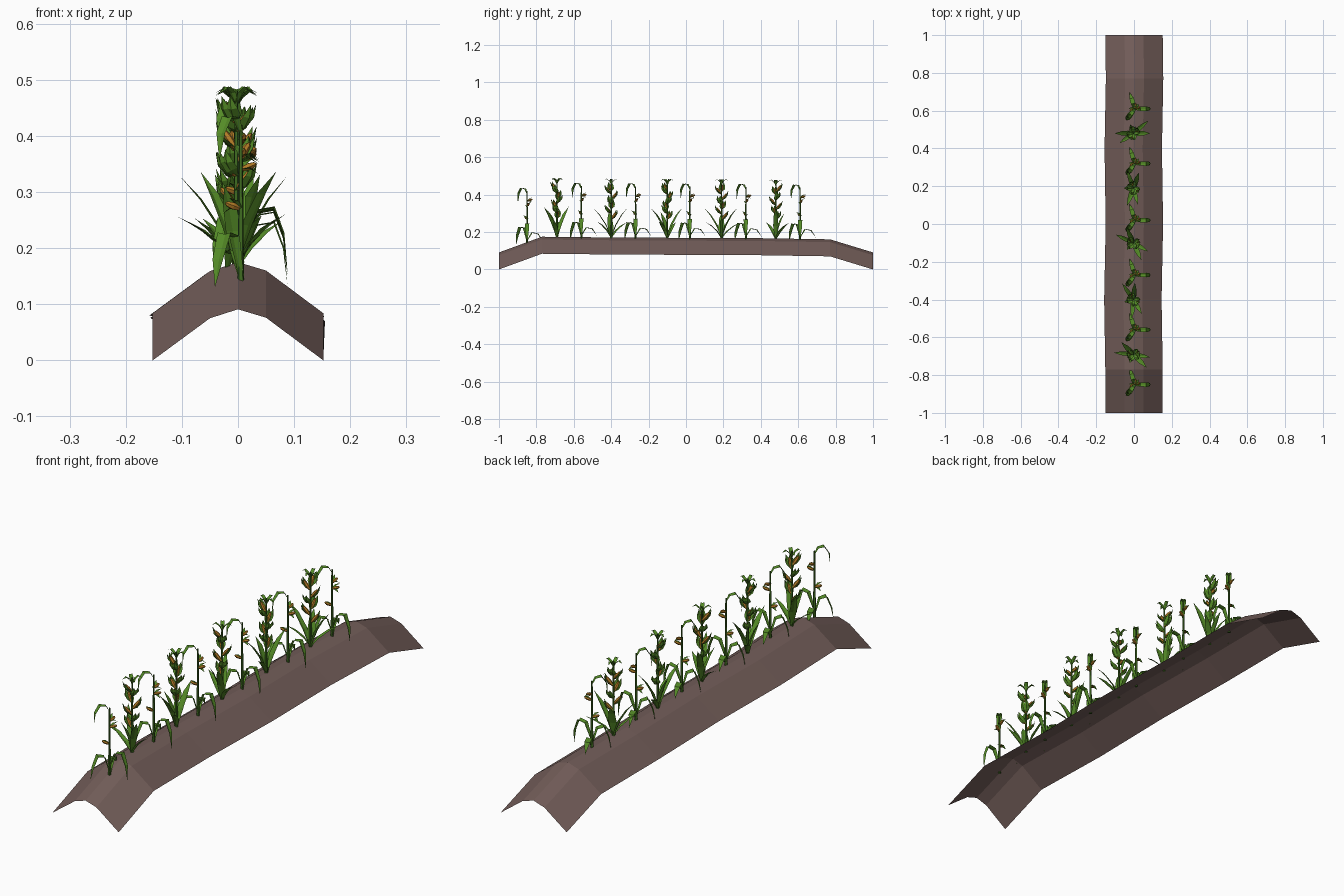
import bpy, bmesh, math
from mathutils import Vector, Matrix

if "Cube" in bpy.data.objects:
    bpy.data.objects.remove(bpy.data.objects["Cube"])


def material(name, rgb):
    m = bpy.data.materials.new(name)
    m.diffuse_color = (*rgb, 1)
    m.use_nodes = True
    m.node_tree.nodes["Principled BSDF"].inputs["Base Color"].default_value = m.diffuse_color
    return m


SOIL = material("soil", (0.17, 0.11, 0.10))
LEAF = material("leaf_green", (0.09, 0.26, 0.02))
STEM = material("stem_green", (0.05, 0.15, 0.015))
COB = material("cob_orange", (0.45, 0.20, 0.02))


def to_mesh(bm, name, mat):
    me = bpy.data.meshes.new(name)
    bm.to_mesh(me)
    bm.free()
    me.materials.append(mat)
    return me


def place(me, name, loc=(0, 0, 0), turn=0):
    ob = bpy.data.objects.new(name, me)
    ob.location = loc
    ob.rotation_euler.z = math.radians(turn)
    bpy.context.collection.objects.link(ob)
    return ob


def leaf(bm, angle, path, widths, fold=0.3):
    """Folded blade along (radius, height) points, pointing at an angle."""
    a = math.radians(angle)
    out, side = Vector((math.cos(a), math.sin(a), 0)), Vector((-math.sin(a), math.cos(a), 0))
    rows = []
    for i, ((r, z), w) in enumerate(zip(path, widths)):
        p, q = path[max(i - 1, 0)], path[min(i + 1, len(path) - 1)]
        t = out * (q[0] - p[0]) + Vector((0, 0, q[1] - p[1]))
        n = side.cross(t).normalized() * -1
        c = out * r + Vector((0, 0, z))
        if w == 0:
            rows.append([bm.verts.new(c)])
        else:
            rows.append([bm.verts.new(c + side * w * s + n * abs(s) * w * fold) for s in (-1, 0, 1)])
    for r0, r1 in zip(rows, rows[1:]):
        for k in range(2):
            if len(r1) == 1:
                bm.faces.new((r0[k], r0[k + 1], r1[0]))
            else:
                bm.faces.new((r0[k], r0[k + 1], r1[k + 1], r1[k]))


def stalk_mesh(name, height):
    bm = bmesh.new()
    bmesh.ops.create_cone(bm, cap_ends=True, segments=5, radius1=0.006, radius2=0.003, depth=height,
                          matrix=Matrix.Translation((0, 0, height / 2)))
    return to_mesh(bm, name, STEM)


def cob(bm, angle, z, length, radius, tilt=40):
    """Pointed six-sided ear growing outward from the stalk."""
    m = (Matrix.Translation((0, 0, z)) @ Matrix.Rotation(math.radians(angle), 4, 'Z')
         @ Matrix.Rotation(math.radians(90 - tilt), 4, 'Y') @ Matrix.Translation((0, 0, length / 2))
         @ Matrix.Diagonal((radius, radius, length / 2, 1)))
    bmesh.ops.create_uvsphere(bm, u_segments=6, v_segments=4, radius=1, matrix=m)


# soil ridge: open arched sheet, sloping down at both ends
SECTION = [(-0.152, 0), (-0.05, 0.075), (0, 0.091), (0.05, 0.076), (0.152, 0)]
STATIONS = [(-1, 0, 0), (-0.77, 0.084, 0), (-0.4, 0.080, -0.006), (0, 0.078, 0.002),
            (0.4, 0.076, -0.004), (0.77, 0.070, 0.003), (1, 0, 0)]
bm = bmesh.new()
rows = [[bm.verts.new((x + dx, y, z + dz)) for x, z in SECTION] for y, dz, dx in STATIONS]
for a, b in zip(rows, rows[1:]):
    for k in range(4):
        bm.faces.new((a[k], a[k + 1], b[k + 1], b[k]))
place(to_mesh(bm, "soil_ridge", SOIL), "soil_ridge")


def ridge_z(y):
    for (y0, z0, _), (y1, z1, _) in zip(STATIONS, STATIONS[1:]):
        if y0 <= y <= y1:
            return 0.088 + z0 + (z1 - z0) * (y - y0) / (y1 - y0)


# drooping plant: bent tip, arched base leaves, small ears
bm = bmesh.new()
leaf(bm, 232, [(0, .265), (.015, .29), (.037, .293), (.055, .265), (.062, .215)],
     [.004, .009, .012, .010, 0])
leaf(bm, 0, [(0, .03), (.03, .10), (.058, .105), (.075, .06), (.083, -.005)],
     [.005, .011, .012, .009, 0])
leaf(bm, 108, [(0, .01), (.03, .055), (.058, .05), (.09, .012)], [.006, .012, .011, 0])
leaf(bm, 232, [(0, .01), (.022, .08), (.045, .085), (.063, .04), (.075, -.01)],
     [.006, .012, .015, .012, 0])
for ang, z in ((20, .20), (200, .13), (80, .225)):
    leaf(bm, ang + 25, [(0, z), (.014, z + .012), (.03, z + .02)], [.004, .008, 0])
    leaf(bm, ang - 25, [(0, z), (.016, z + .002), (.032, z - .008)], [.004, .008, 0])
droop_leaves = to_mesh(bm, "drooping_leaves", LEAF)
bm = bmesh.new()
for ang, z in ((20, .20), (200, .13), (80, .225)):
    cob(bm, ang, z, .032, .007, 20)
droop_ears = to_mesh(bm, "small_ears", COB)
droop_stalk = stalk_mesh("drooping_stalk", .28)

# upright plant: sword-like base leaves, husked ears up the stalk, leafy crown
EARS = [(20, .10), (190, .13), (75, .155), (250, .18), (10, .205), (180, .235), (90, .25)]
bm = bmesh.new()
for ang, r, z, w in ((0, .09, .165, .014), (180, .10, .165, .014),
                     (40, .105, .085, .012), (215, .09, .09, .012), (110, .05, .14, .016)):
    leaf(bm, ang, [(0, 0), (r * .3, z * .42), (r * .65, z * .75), (r, z)], [.006, w, w * .8, 0])
for ang in (5, 95, 185, 275):
    leaf(bm, ang, [(0, .285), (.012, .305), (.024, .315), (.038, .308)], [.003, .008, .007, 0])
for ang, z in EARS:
    for off, grow in ((0, 0), (28, .004)):
        leaf(bm, ang + off, [(0, z), (.02, z + .008 + grow), (.033, z + .026), (.037, z + .05)],
             [.004, .013, .011, 0], 0.5)
upright_leaves = to_mesh(bm, "upright_leaves", LEAF)
bm = bmesh.new()
for ang, z in EARS:
    cob(bm, ang + 10, z, .048, .0075, 52)
upright_ears = to_mesh(bm, "husked_ears", COB)
upright_stalk = stalk_mesh("upright_stalk", .31)

# planting along the ridge, alternating the two kinds
for y in (-0.85, -0.56, -0.27, 0.02, 0.32, 0.61):
    for me in (droop_stalk, droop_leaves, droop_ears):
        place(me, me.name, (0.005, y, ridge_z(y) - .003))
for y, turn in ((-0.69, 135), (-0.40, 85), (-0.10, 115), (0.19, 70), (0.48, 0)):
    for me in (upright_stalk, upright_leaves, upright_ears):
        place(me, me.name, (-0.003, y, ridge_z(y)), turn)
